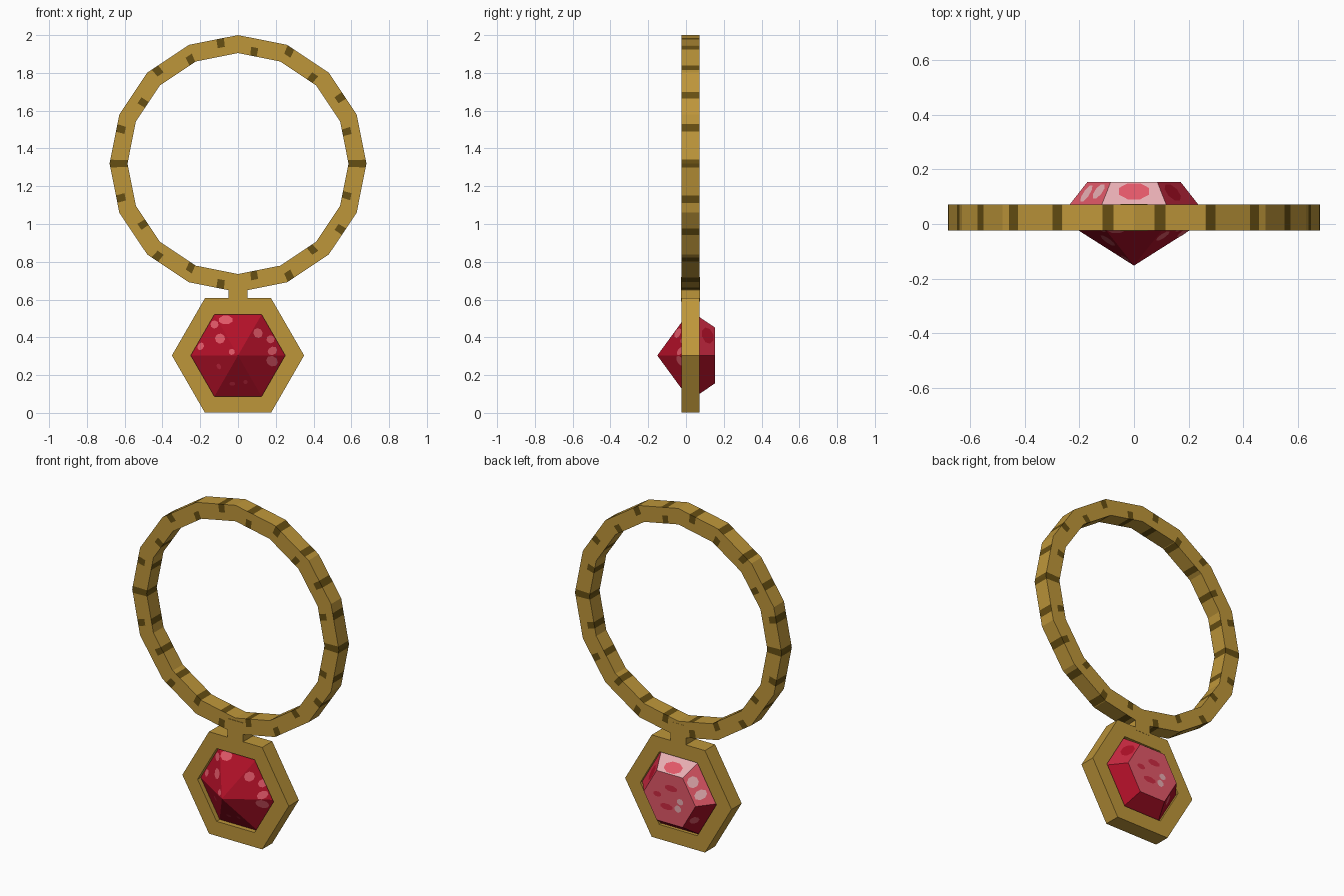
import bpy, bmesh, math
from math import sin, cos, radians, pi

cube = bpy.data.objects.get("Cube")
if cube:
    bpy.data.objects.remove(cube, do_unlink=True)


def lin(c):
    c /= 255
    return c / 12.92 if c <= 0.04045 else ((c + 0.055) / 1.055) ** 2.4


def material(name, r, g, b):
    m = bpy.data.materials.new(name)
    col = (lin(r), lin(g), lin(b), 1)
    m.diffuse_color = col
    m.use_nodes = True
    p = m.node_tree.nodes["Principled BSDF"]
    p.inputs["Base Color"].default_value = col
    p.inputs["Roughness"].default_value = 0.6
    return m


GOLD = material("gold", 190, 150, 58)
DARK = material("dark_gold", 102, 78, 18)
RED = material("deep_red", 178, 16, 40)
CRIMSON = material("crimson", 205, 42, 66)
ROSE = material("rose", 226, 88, 104)
PALE = material("pale_pink", 242, 182, 187)
GEM_MATS = [RED, CRIMSON, ROSE, PALE]


def finish(name, bm, mats, recalc=True):
    if recalc:
        bmesh.ops.recalc_face_normals(bm, faces=bm.faces)
    me = bpy.data.meshes.new(name)
    bm.to_mesh(me)
    bm.free()
    for m in mats:
        me.materials.append(m)
    ob = bpy.data.objects.new(name, me)
    bpy.context.collection.objects.link(ob)
    return ob


Y0, Y1 = -0.023, 0.072      # front and back of the metal
RING_Z, GEM_Z = 1.32, 0.304

# --- Ring: 16 flat sides, cut into sections at corners and at stripe edges ---
STRIPES, HALF = 22, 1.75
STEP = 360 / STRIPES
cuts = {round(i * 22.5, 3) for i in range(16)}
for k in range(STRIPES):
    mid = (k + 0.5) * STEP
    cuts |= {round(mid - HALF, 3), round(mid + HALF, 3)}
cuts = sorted(cuts)


def ring_section(bm, a):
    k = cos(radians(11.25)) / cos(radians(a % 22.5 - 11.25))
    pts = [(0.68, Y0), (0.632, Y0), (0.585, Y0), (0.585, Y1), (0.632, Y1), (0.68, Y1)]
    s, c = sin(radians(a)), cos(radians(a))
    return [bm.verts.new((r * k * s, y, RING_Z + r * k * c)) for r, y in pts]


bm = bmesh.new()
loops = [ring_section(bm, a) for a in cuts]
for i, a in enumerate(cuts):
    j = (i + 1) % len(cuts)
    mid = (a + (cuts[j] - a) % 360 / 2) % 360
    n = int(mid // STEP)
    striped = abs(mid - (n + 0.5) * STEP) < HALF
    full = abs(mid % 180 - 90) < 3
    # Sides get the whole stripe, front and back get alternating half stripes
    dark = {2, 5} | ({0, 1, 3, 4} if full else ({0, 4} if n % 2 else {1, 3}))
    for q in range(6):
        p = (q + 1) % 6
        f = bm.faces.new((loops[i][q], loops[i][p], loops[j][p], loops[j][q]))
        f.material_index = int(striped and q in dark)
finish("ring", bm, [GOLD, DARK])

# --- Hexagonal frame around the stone ---
bm = bmesh.new()
loops = []
for i in range(6):
    c, s = cos(i * pi / 3), sin(i * pi / 3)
    loops.append([bm.verts.new((r * c, y, GEM_Z + r * s))
                  for r, y in ((0.35, Y0), (0.25, Y0), (0.25, Y1), (0.35, Y1))])
for i in range(6):
    a, b = loops[i], loops[(i + 1) % 6]
    for q in range(4):
        p = (q + 1) % 4
        bm.faces.new((a[q], a[p], b[p], b[q]))
finish("hexagonal_frame", bm, [GOLD])

# --- Link between ring and frame ---
bm = bmesh.new()
bmesh.ops.create_cube(bm, size=1)
for v in bm.verts:
    v.co = (v.co.x * 0.1, 0.0235 + v.co.y * 0.099, 0.655 + v.co.z * 0.13)
finish("link", bm, [GOLD])

# --- Stone: pointed front, cut back with a flat table ---
APEX_Y, GIRDLE_Y, TABLE_Y = -0.152, 0.0215, 0.154
GIRDLE_R, TABLE_R = 0.274, 0.17
C30 = cos(pi / 6)
bm = bmesh.new()
apex = bm.verts.new((0, APEX_Y, GEM_Z))
girdle, table = [[bm.verts.new((r * cos(i * pi / 3), y, GEM_Z + r * sin(i * pi / 3)))
                  for i in range(6)] for r, y in ((GIRDLE_R, GIRDLE_Y), (TABLE_R, TABLE_Y))]
crown_colours = [1, 3, 2, 0, 0, 0]      # facets facing 30, 90, 150 ... degrees
for i in range(6):
    j = (i + 1) % 6
    bm.faces.new((apex, girdle[i], girdle[j]))
    bm.faces.new((girdle[i], table[i], table[j], girdle[j])).material_index = crown_colours[i]
bm.faces.new(table).material_index = 2
finish("gemstone", bm, GEM_MATS)


# --- Coloured flecks lying on the facets ---
def front_y(d):
    return APEX_Y + (GIRDLE_Y - APEX_Y) * d / (GIRDLE_R * C30) - 0.002


def crown_y(d):
    t = (d / C30 - TABLE_R) / (GIRDLE_R - TABLE_R)
    return TABLE_Y + (GIRDLE_Y - TABLE_Y) * t + 0.002


def table_y(d):
    return TABLE_Y + 0.002


def flecks(name, depth, specs, side):
    """Each spec: facet direction, distance out, offset along, two sizes, colour."""
    bm = bmesh.new()
    for ang, d, t, wd, wt, colour in specs:
        c, s = cos(radians(ang)), sin(radians(ang))
        vs = []
        for k in range(8):
            a = (k + 0.5) * pi / 4
            dd, tt = d + wd * 0.54 * cos(a), t + wt * 0.54 * sin(a)
            vs.append(bm.verts.new((dd * c - tt * s, depth(dd), GEM_Z + dd * s + tt * c)))
        f = bm.faces.new(vs)
        f.material_index = colour
        f.normal_update()
        if f.normal.y * side < 0:
            f.normal_flip()
    finish(name, bm, GEM_MATS, recalc=False)


flecks("front_flecks", front_y, [
    (90, 0.188, 0.065, 0.045, 0.07, 2),
    (150, 0.190, -0.080, 0.04, 0.04, 2),
    (150, 0.127, -0.030, 0.05, 0.05, 2),
    (150, 0.038, 0.000, 0.03, 0.03, 2),
    (150, 0.195, 0.057, 0.03, 0.04, 2),
    (30, 0.151, 0.050, 0.045, 0.05, 2),
    (30, 0.192, -0.012, 0.04, 0.04, 2),
    (30, 0.170, -0.070, 0.05, 0.04, 2),
    (330, 0.171, 0.064, 0.06, 0.05, 2),
    (210, 0.117, 0.000, 0.02, 0.03, 1),
    (270, 0.140, 0.040, 0.02, 0.02, 1),
    (270, 0.150, -0.030, 0.02, 0.03, 1)], -1)
flecks("crown_flecks", crown_y, [
    (90, 0.172, 0.0, 0.04, 0.11, 2),
    (30, 0.175, 0.02, 0.04, 0.09, 0),
    (150, 0.172, -0.04, 0.035, 0.06, 3),
    (150, 0.178, 0.04, 0.04, 0.05, 3),
    (210, 0.172, 0.02, 0.03, 0.05, 2)], 1)
flecks("table_flecks", table_y, [
    (90, 0.065, 0.01, 0.035, 0.08, 1),
    (90, -0.050, -0.02, 0.035, 0.08, 1),
    (90, 0.000, 0.07, 0.035, 0.04, 3),
    (90, -0.045, 0.055, 0.04, 0.04, 3),
    (90, 0.010, -0.08, 0.03, 0.05, 1)], 1)
